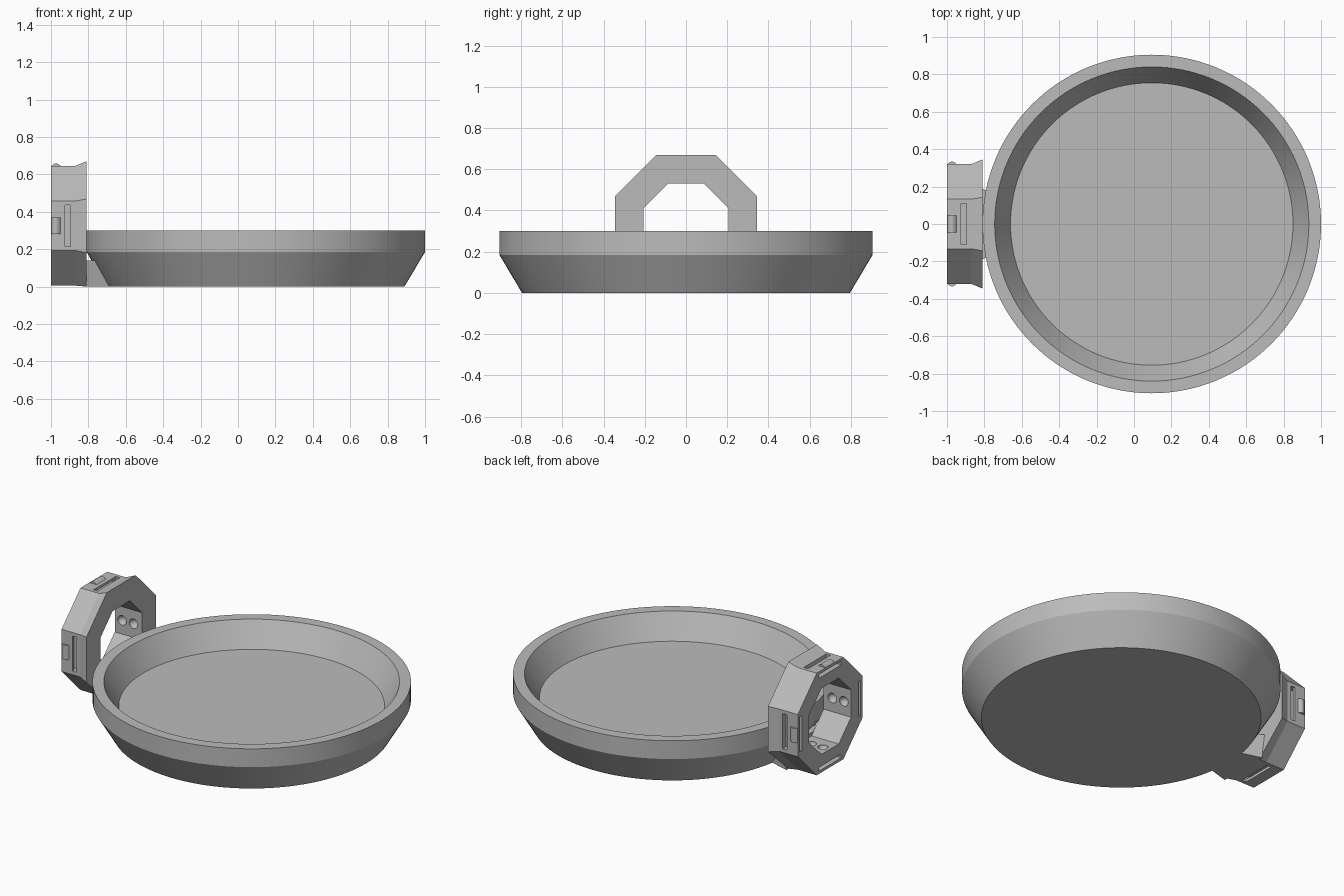
import bpy, bmesh, math
from mathutils import Matrix, Vector

cube = bpy.data.objects.get("Cube")
if cube:
    bpy.data.objects.remove(cube, do_unlink=True)

gray = bpy.data.materials.new("light gray")
gray.use_nodes = True
color = (0.5, 0.5, 0.5, 1)
gray.diffuse_color = color
gray.node_tree.nodes["Principled BSDF"].inputs["Base Color"].default_value = color

RING_Z = 0.325
RING_CENTER = Vector((0, 0, RING_Z))


def finish(name, bm):
    bmesh.ops.remove_doubles(bm, verts=bm.verts, dist=0.0001)
    bmesh.ops.recalc_face_normals(bm, faces=bm.faces)
    mesh = bpy.data.meshes.new(name)
    bm.to_mesh(mesh)
    bm.free()
    mesh.materials.append(gray)
    obj = bpy.data.objects.new(name, mesh)
    bpy.context.collection.objects.link(obj)
    return obj


def loft(bm, rings, closed=False):
    loops = [[bm.verts.new(p) for p in ring] for ring in rings]
    pairs = list(zip(loops, loops[1:]))
    if closed:
        pairs.append((loops[-1], loops[0]))
    else:
        bm.faces.new(loops[0])
        bm.faces.new(loops[-1])
    for a, b in pairs:
        for i in range(len(a)):
            j = (i + 1) % len(a)
            bm.faces.new((a[i], a[j], b[j], b[i]))


def circle(radius, z, sides=128):
    return [(0.095 + radius * math.cos(2 * math.pi * i / sides),
             radius * math.sin(2 * math.pi * i / sides), z) for i in range(sides)]


def octagon(apothem, x):
    r = apothem / math.cos(math.pi / 8)
    angles = [math.pi / 8 + i * math.pi / 4 for i in range(8)]
    return [(x, r * math.cos(a), max(0, RING_Z + r * math.sin(a))) for a in angles]


def around_ring(side):
    # Local +z points outwards from the ring axis
    return Matrix.Translation(RING_CENTER) @ Matrix.Rotation(side * math.pi / 2, 4, "X")


def add_box(bm, low, high, matrix):
    low, high = Vector(low), Vector(high)
    place = Matrix.Translation((low + high) / 2) @ Matrix.Diagonal((*(high - low), 1))
    bmesh.ops.create_cube(bm, size=1, matrix=matrix @ place)


def cut(target, cutter):
    cutter.hide_render = True
    cutter.hide_viewport = True
    mod = target.modifiers.new("cut", "BOOLEAN")
    mod.operation = "DIFFERENCE"
    mod.solver = "EXACT"
    mod.object = cutter


# Round dish with a flared base and sloping inside
bm = bmesh.new()
profile = [(0.795, 0), (0.905, 0.185), (0.905, 0.30), (0.84, 0.30), (0.755, 0.15)]
loft(bm, [circle(r, z) for r, z in profile])
dish = finish("dish", bm)
bpy.context.view_layer.objects.active = dish
dish.select_set(True)
bpy.ops.object.shade_smooth_by_angle(angle=math.radians(20))

# Octagonal coupling ring with a flared lip
bm = bmesh.new()
loft(bm, [octagon(0.32, -1), octagon(0.32, -0.87), octagon(0.345, -0.81),
          octagon(0.207, -0.81), octagon(0.207, -1)], closed=True)
ring = finish("coupling_ring", bm)

# Slots that free a thin flap on four sides
bm = bmesh.new()
for side in range(4):
    add_box(bm, (-0.925, -0.11, 0.285), (-0.895, 0.11, 0.4), around_ring(side))
cut(ring, finish("outer_slot_cutter", bm))
bm = bmesh.new()
for side in range(4):
    add_box(bm, (-1.1, -0.11, 0.28), (-0.91, 0.11, 0.303), around_ring(side))
cut(ring, finish("end_slot_cutter", bm))

# Round pockets in the inner walls
bm = bmesh.new()
for side in range(4):
    for x in (-0.95, -0.87):
        place = around_ring(side) @ Matrix.Translation((x, 0, 0.207))
        bmesh.ops.create_uvsphere(bm, u_segments=24, v_segments=12, radius=0.03, matrix=place)
cut(ring, finish("pocket_cutter", bm))

# Rounded snap bumps on the flaps above the ground
bm = bmesh.new()
for side in (0, 1, 3):
    matrix = around_ring(side)
    arc = [(-0.998 + 0.05 * i / 8, 0.319 + 0.015 * math.sin(math.pi * i / 8)) for i in range(9)]
    loft(bm, [[matrix @ Vector((x, y, z)) for x, z in arc] for y in (-0.045, 0.045)])
finish("snap_bumps", bm)

# Tapered web joining the ring to the underside of the dish
bm = bmesh.new()
plan = [(-0.812, 0.19), (-0.69, 0.13), (-0.6, 0.1)]
outline = plan + [(x, -y) for x, y in reversed(plan)]
low = [(x, y * (0.165 / 0.19) if x < -0.8 else y, 0) for x, y in outline]
high = [(x, y, 0.14) for x, y in outline]
loft(bm, [low, high])
finish("connecting_web", bm)
